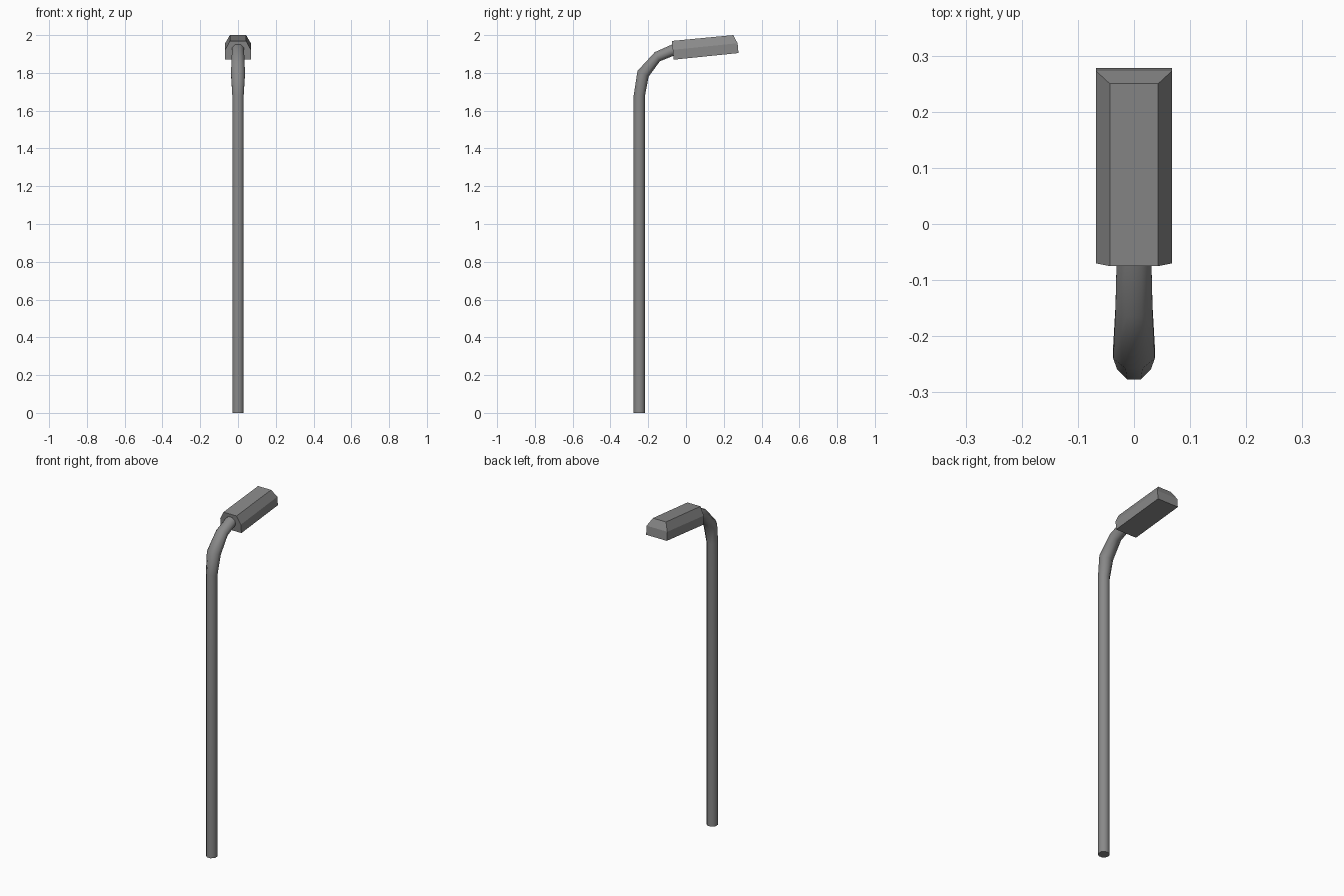
import bpy, bmesh, math
from mathutils import Vector

if "Cube" in bpy.data.objects:
    bpy.data.objects.remove(bpy.data.objects["Cube"])

grey = bpy.data.materials.new("grey_metal")
grey.diffuse_color = (0.25, 0.25, 0.25, 1)
grey.use_nodes = True
grey.node_tree.nodes["Principled BSDF"].inputs["Base Color"].default_value = grey.diffuse_color


def loft(name, rings):
    """Skin a closed solid over a list of equal-length rings of points."""
    bm = bmesh.new()
    loops = [[bm.verts.new(p) for p in ring] for ring in rings]
    n = len(loops[0])
    for a, b in zip(loops, loops[1:]):
        for i in range(n):
            j = (i + 1) % n
            bm.faces.new((a[i], a[j], b[j], b[i]))
    bm.faces.new(loops[0][::-1])
    bm.faces.new(loops[-1])
    bmesh.ops.recalc_face_normals(bm, faces=bm.faces)
    mesh = bpy.data.meshes.new(name)
    bm.to_mesh(mesh)
    bm.free()
    mesh.materials.append(grey)
    obj = bpy.data.objects.new(name, mesh)
    bpy.context.collection.objects.link(obj)
    return obj


# Pole: eight-sided tube, each ring given by its outer and inner (y, z) and half width
SIDES = 8
stations = [
    ((-0.277, 0.0), (-0.217, 0.0), 0.030),
    ((-0.277, 1.68), (-0.217, 1.68), 0.030),
    ((-0.257, 1.81), (-0.198, 1.78), 0.037),
    ((-0.165, 1.91), (-0.138, 1.862), 0.033),
    ((-0.07, 1.952), (-0.063, 1.892), 0.031),
]
rings = []
for outer, inner, half in stations:
    o, i = Vector((0, *outer)), Vector((0, *inner))
    mid, arm = (o + i) / 2, (o - i) / 2 / math.cos(math.pi / SIDES)
    width = half / math.cos(math.pi / SIDES)
    ring = []
    for k in range(SIDES):
        t = 2 * math.pi * (k + 0.5) / SIDES
        ring.append(mid + arm * math.cos(t) + Vector((width * math.sin(t), 0, 0)))
    rings.append(ring)
pole = loft("pole", rings)
bpy.context.view_layer.objects.active = pole
pole.select_set(True)
bpy.ops.object.shade_smooth_by_angle(angle=math.radians(50))

# Lamp head: tilted box with chamfered upper sides and sloped front
levels = [  # half width, back (y, z), front (y, z)
    (0.068, (-0.065, 1.87), (0.278, 1.905)),
    (0.068, (-0.070, 1.922), (0.273, 1.957)),
    (0.043, (-0.075, 1.969), (0.25, 2.0)),
]
loft("lamp_head", [
    [(-w, *b), (w, *b), (w, *f), (-w, *f)] for w, b, f in levels
])
